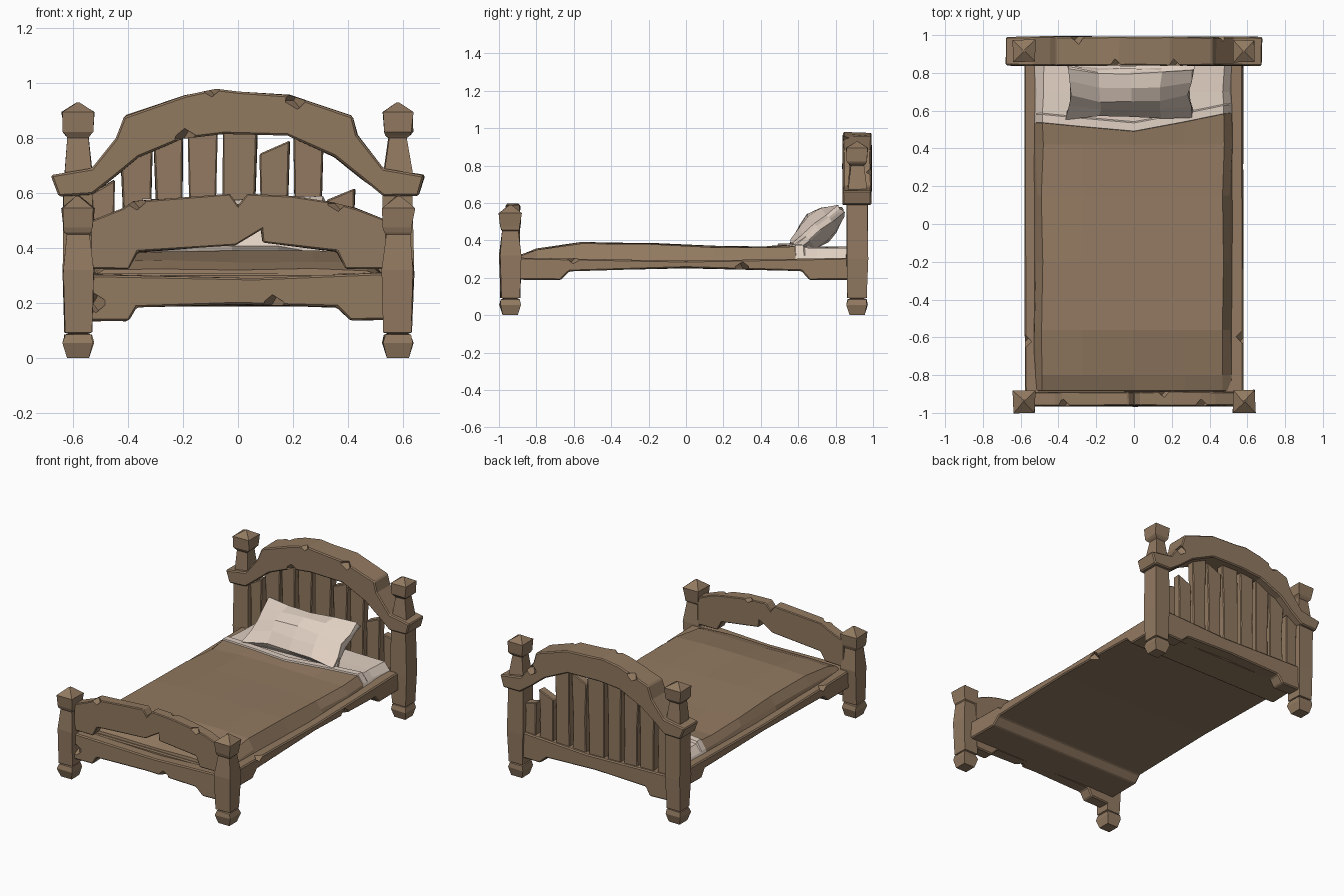
import bpy, bmesh, math, random
from mathutils import Vector, Matrix

if "Cube" in bpy.data.objects:
    bpy.data.objects.remove(bpy.data.objects["Cube"])

random.seed(4)


def material(name, rgb):
    m = bpy.data.materials.new(name)
    m.diffuse_color = (*rgb, 1)
    m.use_nodes = True
    m.node_tree.nodes["Principled BSDF"].inputs["Base Color"].default_value = m.diffuse_color
    return m


WOOD = material("brown wood", (0.285, 0.192, 0.118))
LINEN = material("pale linen", (0.75, 0.63, 0.54))


def finish(bm, name, *mats, jitter=0.0):
    for v in bm.verts:
        v.co += Vector([random.uniform(-jitter, jitter) for _ in range(3)])
    bmesh.ops.recalc_face_normals(bm, faces=bm.faces)
    me = bpy.data.meshes.new(name)
    bm.to_mesh(me)
    bm.free()
    ob = bpy.data.objects.new(name, me)
    bpy.context.collection.objects.link(ob)
    for m in mats:
        me.materials.append(m)
    return ob


def board(name, pts, lo, hi, axis="y", jitter=0.003, bevel=0.007):
    """Extrude a profile along y (points are x, z) or along x (points are y, z)."""
    bm = bmesh.new()
    place = (lambda a, b, d: (a, d, b)) if axis == "y" else (lambda a, b, d: (d, a, b))
    rings = [[bm.verts.new(place(a, b, d)) for a, b in pts] for d in (lo, hi)]
    n = len(pts)
    for r in rings:
        bm.faces.new(r)
    for i in range(n):
        j = (i + 1) % n
        bm.faces.new((rings[0][i], rings[0][j], rings[1][j], rings[1][i]))
    ob = finish(bm, name, WOOD, jitter=jitter)
    if bevel:
        mod = ob.modifiers.new("worn edges", "BEVEL")
        mod.width, mod.segments, mod.limit_method = bevel, 1, "ANGLE"
    return ob


def post(name, x, y, rings):
    """Square post lofted through (height, half width) rings."""
    bm = bmesh.new()
    loops = [[bm.verts.new((x + sx * h, y + sy * h, z))
              for sx, sy in ((-1, -1), (1, -1), (1, 1), (-1, 1))] for z, h in rings]
    bm.faces.new(loops[0])
    bm.faces.new(loops[-1])
    for a, b in zip(loops, loops[1:]):
        for i in range(4):
            j = (i + 1) % 4
            bm.faces.new((a[i], a[j], b[j], b[i]))
    for v in bm.verts:
        if v.co.z > 0.001:
            v.co += Vector((random.uniform(-.004, .004), random.uniform(-.004, .004), 0))
    return finish(bm, name, WOOD)


def chip(ob, spots, size=0.05):
    """Knock small wedges out of board edges."""
    bm = bmesh.new()
    for s in spots:
        rot = Matrix.Rotation(0.8, 4, "Z") @ Matrix.Rotation(0.7, 4, "X")
        bmesh.ops.create_cube(bm, size=size, matrix=Matrix.Translation(s) @ rot)
    cutter = finish(bm, "chip_cutter", WOOD)
    cutter.hide_render = True
    mod = ob.modifiers.new("chips", "BOOLEAN")
    mod.operation, mod.object, mod.solver = "DIFFERENCE", cutter, "EXACT"
    bpy.context.view_layer.objects.active = ob
    for m in list(ob.modifiers):
        bpy.ops.object.modifier_apply(modifier=m.name)
    bpy.data.objects.remove(cutter)


# Four posts with tapered feet, waists and pointed caps
FOOT = [(0, .04), (.055, .055), (.085, .048), (.088, .036), (.093, .05)]
FRONT = FOOT + [(.32, .057), (.45, .041), (.456, .048), (.475, .052), (.545, .059), (.59, .004)]
BACK = FOOT + [(.30, .056), (.60, .054), (.68, .050), (.80, .036), (.81, .045),
               (.822, .052), (.895, .058), (.93, .004)]
for side, sx in (("left", -1), ("right", 1)):
    post("foot_post_" + side, sx * .582, -.94, FRONT)
    post("head_post_" + side, sx * .582, .915, BACK)

# Headboard arch with block ends
arch = board("headboard_arch", [
    (-.68, .665), (-.65, .59), (-.53, .595), (-.45, .655), (-.36, .73), (-.20, .80), (-.05, .817),
    (.18, .81), (.35, .73), (.45, .65), (.53, .59), (.655, .59), (.68, .665), (.53, .69),
    (.435, .81), (.415, .88), (.19, .955), (.0, .967), (-.08, .977), (-.19, .955),
    (-.415, .88), (-.445, .80), (-.53, .69)], .838, .992)
chip(arch, [(.21, .838, .94), (-.1, .838, .985), (-.19, .838, .80), (.45, .992, .76),
            (-.3, .992, .92)])

# Headboard slats: left edge, right edge, top left, top right
SLATS = [(-.535, -.445, .60, .65), (-.425, -.312, .70, .78), (-.303, -.195, .80, .84),
         (-.183, -.073, .84, .84), (-.06, .067, .84, .84), (.078, .187, .745, .79),
         (.200, .308, .84, .80), (.318, .425, .575, .615), (.445, .535, .52, .50)]
for i, (a, b, ta, tb) in enumerate(SLATS):
    lean = random.uniform(-.006, .006)
    board("headboard_slat_%d" % (i + 1),
          [(a + .004, .22), (b - .004, .22), (b - .007, .45), (b + lean, tb), (a + lean, ta),
           (a + .006, .5)], .888, .940, bevel=.005)

# Cross rails with bracket ends, head and foot
RAIL = [(-.54, .305), (-.54, .135), (-.40, .135), (-.37, .185), (0, .195), (.36, .185),
        (.41, .138), (.54, .138), (.54, .31), (.06, .288)]
rail = board("foot_rail", RAIL, -.965, -.885)
chip(rail, [(.13, -.965, .195), (-.52, -.965, .20)])
board("head_rail", RAIL, .868, .958)

# Arched footboard panel above the gap
panel = board("footboard_panel", [
    (-.54, .325), (-.40, .325), (-.365, .385), (-.01, .412), (.085, .468), (.09, .420),
    (.36, .388), (.39, .325), (.54, .325), (.54, .50), (.43, .545), (.35, .565), (.2, .588),
    (.035, .595), (0, .555), (-.03, .595), (-.2, .585), (-.38, .572), (-.42, .545),
    (-.54, .495)], -.962, -.888, bevel=.005)
chip(panel, [(.36, -.962, .565), (-.37, -.962, .57), (.16, -.888, .60)], .045)

# Bed frame: side profile carried across the full width
frame = board("bed_frame", [
    (-.90, .31), (-.90, .19), (-.67, .19), (-.625, .235), (0, .25), (.62, .235), (.66, .19),
    (.88, .19), (.88, .305), (0, .29)], -.578, .578, axis="x")
chip(frame, [(.578, -.6, .31), (-.578, -.62, .31), (.578, .3, .25)])


# Bedding: rows are (y, height, follows the wavy blanket edge)
def edge_wave(x):
    return .025 - .035 * math.cos(x * 6) + x * .05


ROWS = [(-.89, .285, 0), (-.882, .325, 0), (-.80, .352, 0), (-.56, .388, 0), (-.20, .386, 0),
        (.15, .370, 0), (.42, .364, 0), (.50, .374, 1), (.502, .384, 1), (.545, .383, 1),
        (.552, .368, 1), (.70, .366, 0), (.86, .362, 0), (.87, .285, 0)]
COLS = [(-.532, 0), (-.520, .35), (-.485, .92), (-.28, 1), (0, 1.0), (.27, 1), (.475, .92),
        (.512, .35), (.525, 0)]
bm = bmesh.new()
grid = []
for y, z, wavy in ROWS:
    row = []
    for x, f in COLS:
        inner = .3 < f and z > .3 and not wavy
        px = x + (random.uniform(-.008, .008) if inner else 0)
        pz = .285 + (z - .285) * f + (random.uniform(-.005, .005) if inner else 0)
        row.append(bm.verts.new((px, y + wavy * edge_wave(x), pz)))
    grid.append(row)
for r in range(len(ROWS) - 1):
    for c in range(len(COLS) - 1):
        f = bm.faces.new((grid[r][c], grid[r][c + 1], grid[r + 1][c + 1], grid[r + 1][c]))
        f.material_index = 1 if r >= 7 else 0
bm.faces.new([row[0] for row in grid] + [row[-1] for row in reversed(grid)])
finish(bm, "blanket_and_sheet", WOOD, LINEN)

# Pillow leaning on the headboard: pinched, puffed grid
bm = bmesh.new()
bmesh.ops.create_cube(bm, size=2)
bmesh.ops.subdivide_edges(bm, edges=bm.edges[:], cuts=3, use_grid_fill=True)
tilt = Matrix.Translation((-.02, .705, .465)) @ Matrix.Rotation(math.radians(38), 4, "X")
for v in bm.verts:
    u, w, h = v.co
    puff = .025 + .065 * (1 - u ** 4) * (1 - .8 * w * w)
    length = .335 * (1 - .07 * (1 - w * w))
    width = .165 * (1 - .14 * (1 - u * u))
    v.co = tilt @ Vector((u * length, w * width, h * puff))
finish(bm, "pillow", LINEN, jitter=.008)
